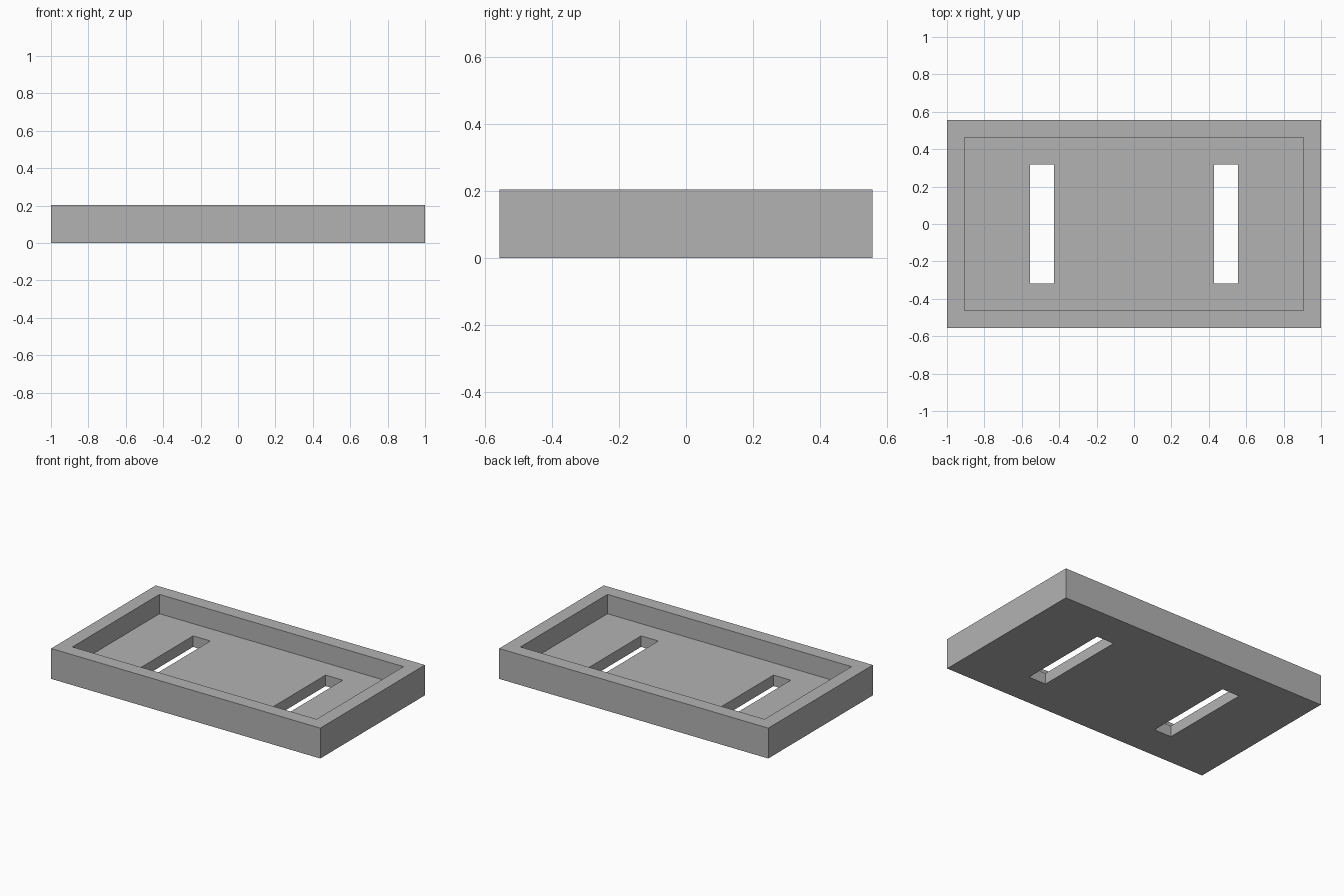
import bpy

# Main sizes
LENGTH, WIDTH, HEIGHT = 2.0, 1.11, 0.204
RIM, FLOOR = 0.093, 0.074
SLOT_X, SLOT_WIDTH, SLOT_LENGTH = 0.492, 0.128, 0.636

if "Cube" in bpy.data.objects:
    bpy.data.objects.remove(bpy.data.objects["Cube"], do_unlink=True)


def make_material(name, color):
    mat = bpy.data.materials.new(name)
    mat.use_nodes = True
    mat.diffuse_color = color
    mat.node_tree.nodes["Principled BSDF"].inputs["Base Color"].default_value = color
    return mat


def box(name, size, center):
    bpy.ops.mesh.primitive_cube_add(size=1, location=center)
    obj = bpy.context.object
    obj.name = name
    obj.scale = size
    bpy.ops.object.transform_apply(location=True, rotation=False, scale=True)
    return obj


def cut(target, cutter):
    mod = target.modifiers.new(cutter.name, 'BOOLEAN')
    mod.operation = 'DIFFERENCE'
    mod.solver = 'EXACT'
    mod.object = cutter
    bpy.context.view_layer.objects.active = target
    bpy.ops.object.modifier_apply(modifier=mod.name)
    bpy.data.objects.remove(cutter, do_unlink=True)


# Solid block for the tray
tray = box("tray", (LENGTH, WIDTH, HEIGHT), (0, 0, HEIGHT / 2))

# Recess that leaves the rim and floor
cut(tray, box("recess_cutter", (LENGTH - 2 * RIM, WIDTH - 2 * RIM, HEIGHT),
              (0, 0, FLOOR + HEIGHT / 2)))

# Two slots through the floor
for side in (-1, 1):
    cut(tray, box("slot_cutter", (SLOT_WIDTH, SLOT_LENGTH, HEIGHT),
                  (side * SLOT_X, 0, FLOOR / 2)))

# One plain grey over the whole tray
tray.data.materials.clear()
tray.data.materials.append(make_material("plain grey", (0.45, 0.45, 0.45, 1)))
